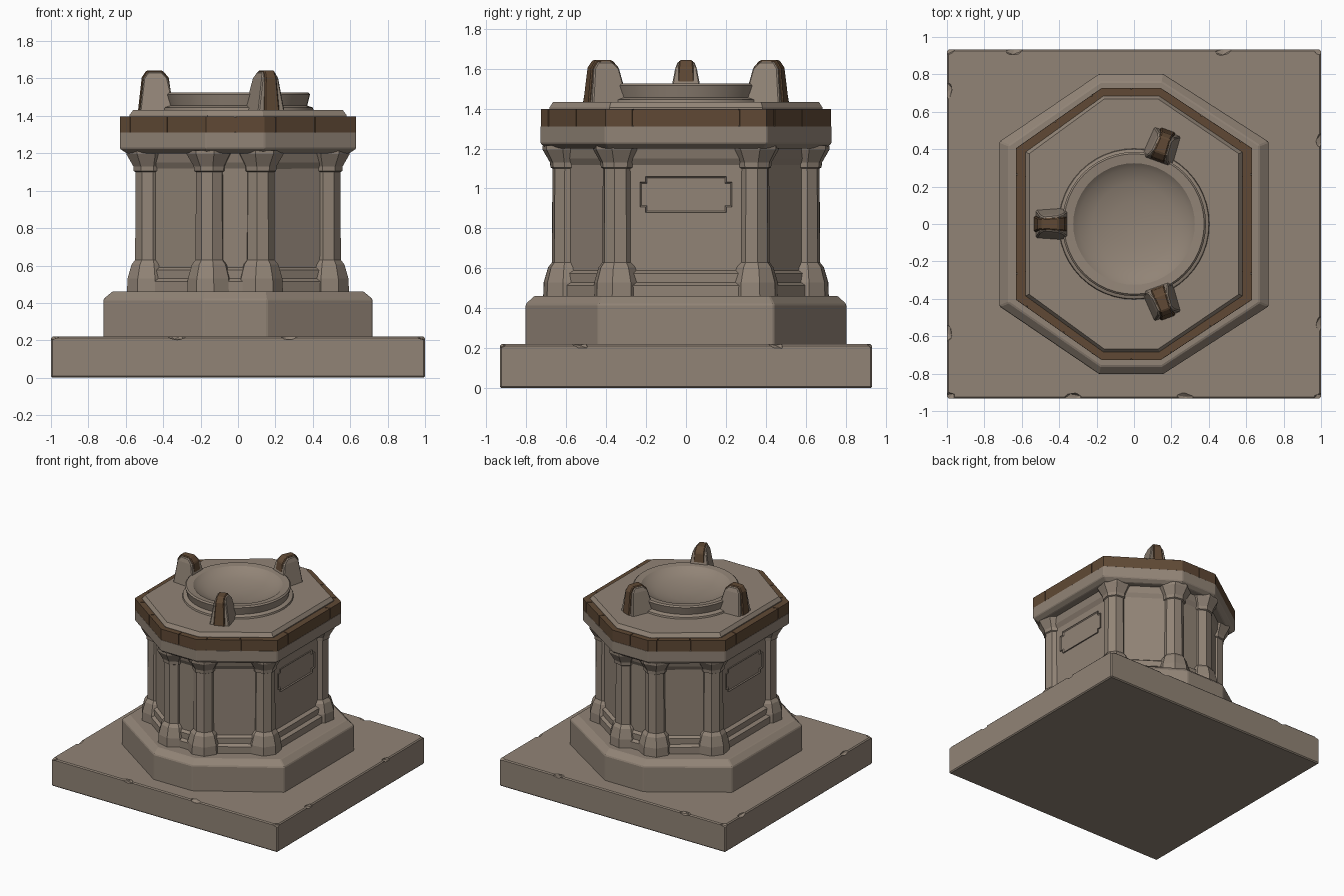
import bpy, bmesh, math, random
from mathutils import Vector, Matrix

cube = bpy.data.objects.get("Cube")
if cube:
    bpy.data.objects.remove(cube, do_unlink=True)


def material(name, rgb):
    m = bpy.data.materials.new(name)
    m.use_nodes = True
    m.diffuse_color = (*rgb, 1)
    m.node_tree.nodes["Principled BSDF"].inputs["Base Color"].default_value = (*rgb, 1)
    return m


STONE = material("warm grey stone", (0.285, 0.23, 0.182))
BROWN = material("dark brown trim", (0.115, 0.066, 0.035))


def finish(name, bm, mat, bevel=0):
    bmesh.ops.recalc_face_normals(bm, faces=bm.faces)
    mesh = bpy.data.meshes.new(name)
    bm.to_mesh(mesh)
    bm.free()
    mesh.materials.append(mat)
    ob = bpy.data.objects.new(name, mesh)
    bpy.context.collection.objects.link(ob)
    if bevel:
        mod = ob.modifiers.new("worn_edges", "BEVEL")
        mod.width, mod.segments = bevel, 1
    return ob


def add_loft(bm, rings):
    """Skin a stack of equal-length rings and cap both ends."""
    loops = [[bm.verts.new(p) for p in ring] for ring in rings]
    n = len(loops[0])
    for lo, hi in zip(loops, loops[1:]):
        for i in range(n):
            j = (i + 1) % n
            bm.faces.new((lo[i], lo[j], hi[j], hi[i]))
    bm.faces.new(loops[0][::-1])
    bm.faces.new(loops[-1])


def octagon(hx, z):
    """Stretched octagon shared by every tier, sized by its half width."""
    d = 0.72 - hx
    hy, a, b = hx + 0.083 + d * 0.15, 0.17 - d * 0.15, 0.44 - d * 0.4
    s = -0.015
    return [Vector(p) for p in (
        (hx, -b, z), (hx, b, z), (a + s, hy, z), (s - a, hy, z),
        (-hx, b, z), (-hx, -b, z), (s - a, -hy, z), (a + s, -hy, z))]


def tier(name, steps, mat=STONE, bevel=0):
    bm = bmesh.new()
    add_loft(bm, [octagon(hx, z) for z, hx in steps])
    return finish(name, bm, mat, bevel)


def circle(r, z, n, turn=0.0, at=(0, 0)):
    return [(at[0] + r * math.cos(turn + math.tau * i / n),
             at[1] + r * math.sin(turn + math.tau * i / n), z) for i in range(n)]


# Square ground slab with chipped edges
bm = bmesh.new()
bmesh.ops.create_cube(bm, size=1)
bmesh.ops.transform(bm, verts=bm.verts,
                    matrix=Matrix.Translation((0, 0, 0.11)) @ Matrix.Diagonal((2, 1.865, 0.22, 1)))
slab = finish("ground_slab", bm, STONE, 0.008)
random.seed(4)
bm = bmesh.new()
for sx, sy in ((1, 1), (1, -1), (-1, 1), (-1, -1)):
    for k in range(3):
        t = 1 if k == 0 else random.uniform(0.2, 0.9)
        x, y = (sx, sy * 0.93 * t) if k == 1 else (sx * t, sy * 0.93)
        size = (0.09, 0.05, 0.035) if k != 1 else (0.05, 0.09, 0.035)
        m = (Matrix.Translation((x, y, 0.222))
             @ Matrix.Rotation(random.uniform(-0.4, 0.4), 4, 'Z')
             @ Matrix.Rotation(random.uniform(-0.4, 0.4), 4, 'X')
             @ Matrix.Diagonal((*size, 1)))
        bmesh.ops.create_icosphere(bm, subdivisions=1, radius=0.6, matrix=m)
cutter = finish("chip_cutter", bm, STONE)
cutter.hide_render = True
cutter.hide_viewport = True
cut = slab.modifiers.new("chips", "BOOLEAN")
cut.operation, cut.object, cut.solver = "DIFFERENCE", cutter, "EXACT"

# Octagonal tiers
tier("plinth", [(0.21, 0.72), (0.42, 0.72), (0.462, 0.67)], bevel=0.006)
tier("sill", [(0.45, 0.56), (0.515, 0.56), (0.53, 0.535), (0.575, 0.535), (0.59, 0.51)])
tier("body", [(0.45, 0.51), (1.21, 0.51)])
tier("architrave", [(1.11, 0.505), (1.15, 0.53), (1.21, 0.545)])
tier("cornice", [(1.2, 0.595), (1.225, 0.632), (1.315, 0.632)], bevel=0.005)
tier("lid", [(1.30, 0.58), (1.405, 0.58), (1.432, 0.56)])

# Columns at the eight corners, with flared feet and capitals
COLUMN = [(0.45, 0.125), (0.53, 0.122), (0.605, 0.1), (0.63, 0.08), (1.1, 0.078),
          (1.105, 0.088), (1.13, 0.09), (1.195, 0.128), (1.215, 0.128)]
for i, p in enumerate(octagon(0.472, 0)):
    bm = bmesh.new()
    turn = math.atan2(p.y, p.x) + math.pi / 8
    add_loft(bm, [circle(r, z, 8, turn, p) for z, r in COLUMN])
    finish(f"column_{i + 1}", bm, STONE)

# Brown brick band round the cornice
tier("trim_core", [(1.312, 0.624), (1.392, 0.624)], BROWN)
outer, inner = octagon(0.631, 0), octagon(0.572, 0)
bm = bmesh.new()
for i in range(8):
    j = (i + 1) % 8
    cuts = [0, 0.5, 1] if i in (2, 6) else [0, 0.17, 0.83, 1] if i in (0, 4) else [0, 0.12, 0.55, 1]
    gap = 0.003 / (outer[j] - outer[i]).length
    for t0, t1 in zip(cuts, cuts[1:]):
        t0 += gap if t0 > 0 else 0
        t1 -= gap if t1 < 1 else 0
        foot = [outer[i].lerp(outer[j], t0), outer[i].lerp(outer[j], t1),
                inner[i].lerp(inner[j], t1), inner[i].lerp(inner[j], t0)]
        add_loft(bm, [[p + Vector((0, 0, z)) for p in foot] for z in (1.31, 1.398)])
finish("trim_bricks", bm, BROWN)

# Notched plaques on the two broad sides
for side, name in ((1, "left"), (-1, "right")):
    w, h, n = 0.23, 0.09, 0.028
    quarter = [(w, h - n), (w - n, h - n), (w - n, h)]
    outline = (quarter + [(-y, z) for y, z in quarter[::-1]]
               + [(-y, -z) for y, z in quarter] + [(y, -z) for y, z in quarter[::-1]])
    bm = bmesh.new()
    add_loft(bm, [[(side * x, y, 0.97 + z) for y, z in outline] for x in (0.505, 0.519)])
    bm.faces.ensure_lookup_table()
    bmesh.ops.recalc_face_normals(bm, faces=bm.faces)
    front = bm.faces[-1]
    bmesh.ops.inset_region(bm, faces=[front], thickness=0.01, depth=0)
    bmesh.ops.translate(bm, verts=front.verts, vec=(-side * 0.007, 0, 0))
    finish(f"{name}_plaque", bm, STONE)

# Round basin
BASIN = [(1.425, 0.405), (1.445, 0.4), (1.455, 0.37), (1.515, 0.385), (1.525, 0.375),
         (1.52, 0.325), (1.495, 0.295), (1.468, 0.22), (1.45, 0.12), (1.445, 0.02)]
bm = bmesh.new()
add_loft(bm, [circle(r, z, 48) for z, r in BASIN])
basin = finish("basin", bm, STONE)
bpy.ops.object.select_all(action='DESELECT')
basin.select_set(True)
bpy.context.view_layer.objects.active = basin
bpy.ops.object.shade_smooth_by_angle(angle=math.radians(32))

# Three tapered prongs gripping the basin, each with a brown strap
PRONG = [(1.425, 0.335, 0.525, 0.088), (1.6, 0.375, 0.505, 0.055), (1.635, 0.41, 0.48, 0.042)]
STRAP = [(1.425, 0.345, 0.535, 0.05), (1.605, 0.37, 0.515, 0.038), (1.643, 0.405, 0.49, 0.034)]
for i, deg in enumerate((180, 70, -70)):
    turn = Matrix.Rotation(math.radians(deg), 4, 'Z')
    for name, rings, mat in (("prong", PRONG, STONE), ("prong_strap", STRAP, BROWN)):
        bm = bmesh.new()
        add_loft(bm, [[(r0, -w, z), (r1, -w * 0.85, z), (r1, w * 0.85, z), (r0, w, z)]
                      for z, r0, r1, w in rings])
        bmesh.ops.transform(bm, verts=bm.verts, matrix=turn)
        finish(f"{name}_{i + 1}", bm, mat, 0.006)
